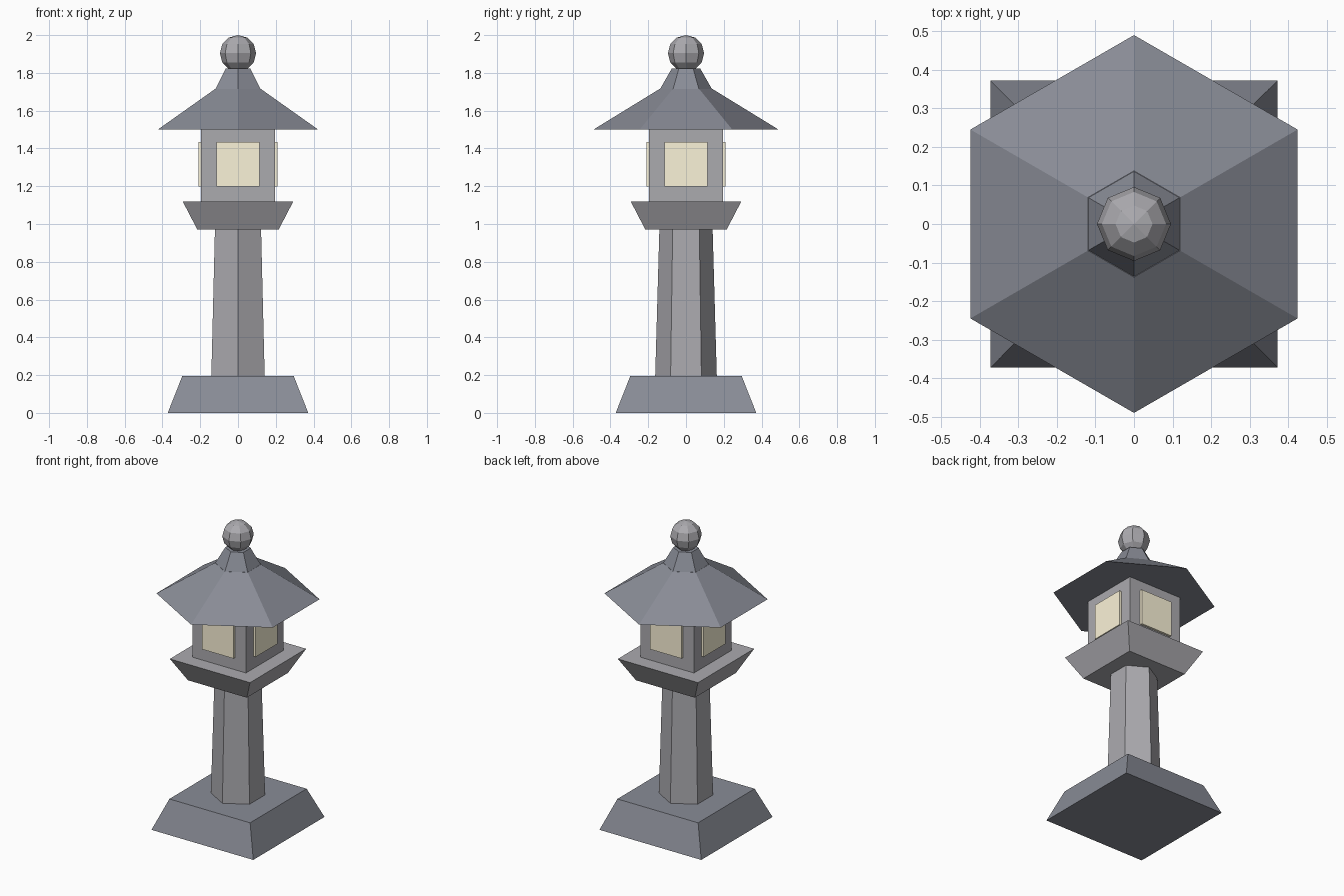
import bpy, bmesh
from math import cos, sin, pi, sqrt

if "Cube" in bpy.data.objects:
    bpy.data.objects.remove(bpy.data.objects["Cube"])


def material(name, r, g, b):
    mat = bpy.data.materials.new(name)
    mat.diffuse_color = (r, g, b, 1)
    mat.use_nodes = True
    mat.node_tree.nodes["Principled BSDF"].inputs["Base Color"].default_value = mat.diffuse_color
    return mat


dark = material("dark_stone", 0.25, 0.262, 0.305)
light = material("light_stone", 0.41, 0.405, 0.43)
glow = material("window_glow", 0.97, 0.9, 0.69)


def stack(name, sides, rings, turn, mat):
    """Solid with regular polygon rings given as (corner radius, z)."""
    bm = bmesh.new()
    loops = [[bm.verts.new((r * cos(turn + 2 * pi * i / sides),
                            r * sin(turn + 2 * pi * i / sides), z))
              for i in range(sides)] for r, z in rings]
    for a, b in zip(loops, loops[1:]):
        for i in range(sides):
            j = (i + 1) % sides
            bm.faces.new((a[i], a[j], b[j], b[i]))
    bm.faces.new(loops[0][::-1])
    bm.faces.new(loops[-1])
    mesh = bpy.data.meshes.new(name)
    bm.to_mesh(mesh)
    bm.free()
    mesh.materials.append(mat)
    ob = bpy.data.objects.new(name, mesh)
    bpy.context.collection.objects.link(ob)


def square(name, rings, mat):
    """Square solid given as (half width, z)."""
    stack(name, 4, [(h * sqrt(2), z) for h, z in rings], pi / 4, mat)


def hexagon(name, rings, mat):
    stack(name, 6, rings, pi / 2, mat)


# Stone base, post and platform
square("base", [(0.372, 0), (0.295, 0.195)], dark)
hexagon("post", [(0.163, 0.195), (0.141, 0.97)], light)
square("platform", [(0.215, 0.97), (0.293, 1.12)], light)

# Light chamber
square("light_chamber", [(0.195, 1.12), (0.195, 1.5)], light)

# Glowing window panel on each side
for i, side in enumerate(("front", "right", "back", "left")):
    a = -pi / 2 + i * pi / 2
    bpy.ops.mesh.primitive_cube_add(
        size=1, location=(0.2 * cos(a), 0.2 * sin(a), 1.317), rotation=(0, 0, a))
    pane = bpy.context.object
    pane.name = side + "_window"
    pane.scale = (0.02, 0.23, 0.235)
    pane.data.materials.append(glow)

# Hexagonal roof and neck
hexagon("roof", [(0.49, 1.5), (0.138, 1.716)], dark)
hexagon("roof_neck", [(0.137, 1.715), (0.076, 1.822)], dark)

# Faceted ball finial
bpy.ops.mesh.primitive_uv_sphere_add(
    segments=8, ring_count=6, radius=0.096, location=(0, 0, 1.904))
bpy.context.object.name = "finial"
bpy.context.object.data.materials.append(light)
